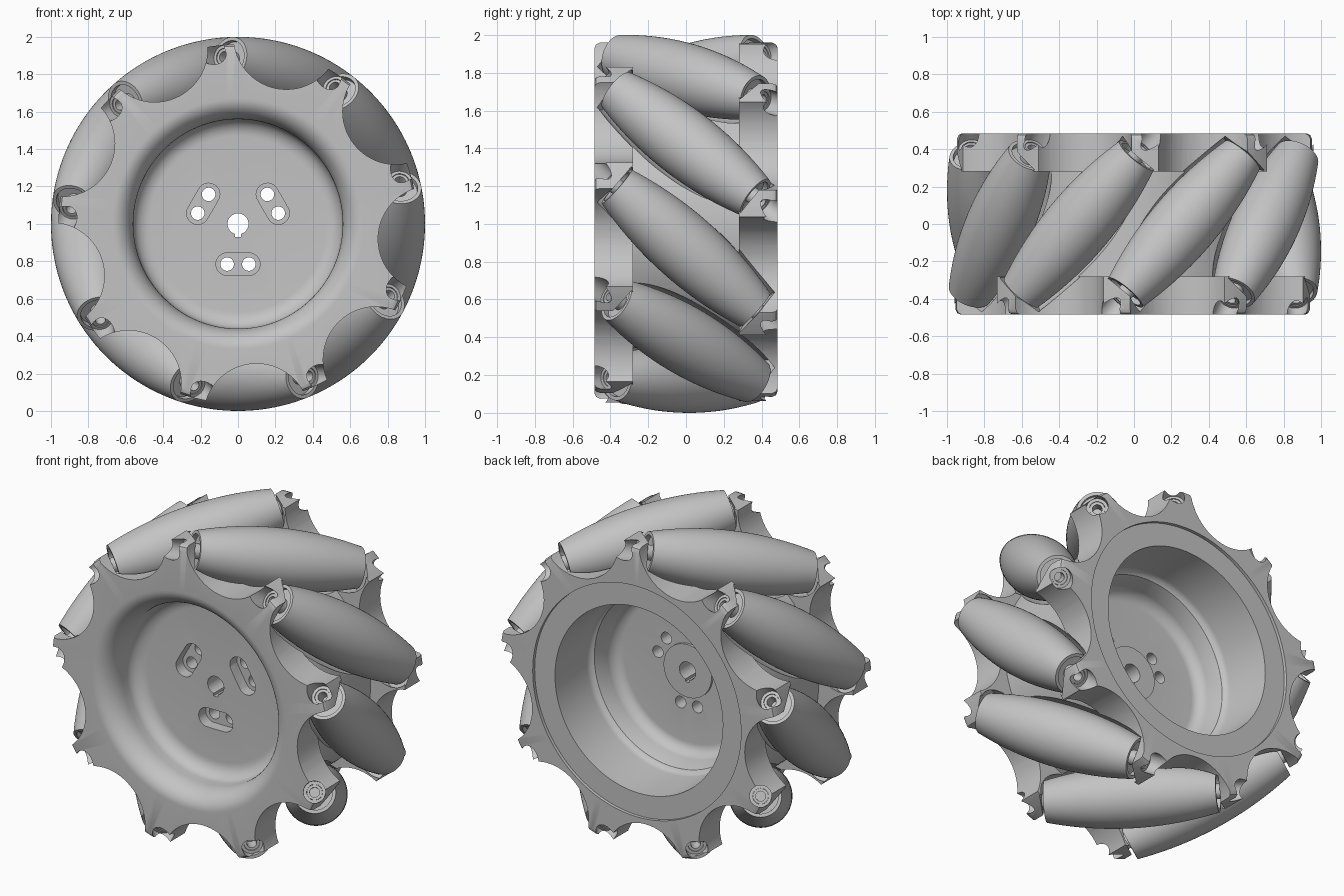
import bpy, bmesh
from math import sin, cos, tan, pi, radians, sqrt, hypot
from mathutils import Matrix, Vector

if "Cube" in bpy.data.objects:
    bpy.data.objects.remove(bpy.data.objects["Cube"], do_unlink=True)

COUNT = 9                     # rollers around the wheel
STEP = 2 * pi / COUNT
TILT = radians(42)            # roller angle to the axle
RING = 0.82                   # distance of roller centres from the axle
LAY = Matrix.Rotation(-pi / 2, 4, 'X')
WHEEL = Matrix.Translation((0, 0, 1)) @ LAY

grey = bpy.data.materials.new("plain grey")
grey.use_nodes = True
grey.diffuse_color = (0.55, 0.55, 0.55, 1)
grey.node_tree.nodes["Principled BSDF"].inputs["Base Color"].default_value = (0.55, 0.55, 0.55, 1)


def lathe(bm, profile, matrix, segments=48, closed=False):
    """Turn a (radius, height) profile about local z and place it."""
    rings = []
    for r, h in profile:
        if r == 0:
            rings.append([bm.verts.new(matrix @ Vector((0, 0, h)))] * segments)
        else:
            angles = [2 * pi * k / segments for k in range(segments)]
            rings.append([bm.verts.new(matrix @ Vector((r * cos(a), r * sin(a), h))) for a in angles])
    pairs = list(zip(rings, rings[1:]))
    if closed:
        pairs.append((rings[-1], rings[0]))
    for low, high in pairs:
        for k in range(segments):
            n = (k + 1) % segments
            corners = dict.fromkeys((low[k], low[n], high[n], high[k]))
            bm.faces.new(list(corners))


def rod(bm, radius, low, high, matrix, segments=32):
    lathe(bm, [(0, low), (radius, low), (radius, high), (0, high)], matrix, segments)


def finish(name, bm):
    bmesh.ops.recalc_face_normals(bm, faces=bm.faces)
    mesh = bpy.data.meshes.new(name)
    bm.to_mesh(mesh)
    bm.free()
    mesh.materials.append(grey)
    obj = bpy.data.objects.new(name, mesh)
    bpy.context.collection.objects.link(obj)
    return obj


def smooth(obj):
    bpy.ops.object.select_all(action='DESELECT')
    obj.select_set(True)
    bpy.context.view_layer.objects.active = obj
    bpy.ops.object.shade_smooth_by_angle(angle=radians(30))


def cut(target, name, bm):
    """Subtract the cutter from the target and drop it."""
    cutter = finish(name, bm)
    cutter.hide_render = True
    mod = target.modifiers.new(name, 'BOOLEAN')
    mod.operation = 'DIFFERENCE'
    mod.object = cutter
    for solver in ('MANIFOLD', 'FLOAT'):
        mod.solver = solver
        evaluated = target.evaluated_get(bpy.context.evaluated_depsgraph_get())
        result = bpy.data.meshes.new_from_object(evaluated)
        if len(result.vertices) not in (0, len(target.data.vertices)):
            break
    target.modifiers.clear()
    target.data = result
    bpy.data.objects.remove(cutter, do_unlink=True)


def roller_matrix(i):
    a = radians(111) + i * STEP
    tangent = Vector((sin(a), 0, -cos(a)))
    axis = tangent * sin(TILT) + Vector((0, cos(TILT), 0))
    place = Matrix.Translation((RING * cos(a), 0, 1 + RING * sin(a)))
    return place @ axis.to_track_quat('Z', 'Y').to_matrix().to_4x4()


def barrel_curve(extra=0.0, steps=20):
    """Roller outline whose outer envelope is the unit wheel."""
    points = []
    for k in range(steps + 1):
        y = -0.345 + 0.69 * k / steps
        side = y * tan(TILT)
        d = hypot(RING, side)
        lean = side / d * sin(TILT)
        points.append(((1 - d) * sqrt(1 - lean * lean) + extra, y / cos(TILT) + (1 - d) * lean))
    return points


def arc(cr, ch, rr, rh, start, end, steps=8):
    angles = [radians(start + (end - start) * k / steps) for k in range(steps + 1)]
    return [(cr + rr * cos(a), ch + rh * sin(a)) for a in angles]


# Hub: one turned body with front dish, barrel, two flanges and rear bowl
hub_profile = [(0, -0.22)]
hub_profile += arc(0.47, -0.30, 0.09, 0.08, 90, 0)          # dish floor fillet
hub_profile += arc(0.67, -0.345, 0.11, 0.14, 180, 270, 12)  # rounded lip
hub_profile += [(0.93, -0.485), (0.95, -0.476), (0.96, -0.455), (0.96, -0.28),
                (0.72, -0.28), (0.72, 0.28),
                (0.96, 0.28), (0.96, 0.455), (0.95, 0.476), (0.93, 0.485),
                (0.72, 0.485), (0.72, 0.465), (0.58, 0.465), (0.57, 0.17)]
hub_profile += arc(0.52, 0.17, 0.05, 0.05, -15, -60, 4)     # rear bowl shoulder
hub_profile += arc(0.45, 0.05, 0.07, 0.08, 0, -90)          # rear bowl floor fillet
hub_profile += [(0.165, -0.03), (0.165, -0.015), (0, -0.015)]
bm = bmesh.new()
lathe(bm, hub_profile, WHEEL, 128)
hub = finish("wheel_hub", bm)

# Scalloped flange edges, mirrored in angle between front and back
bm = bmesh.new()
for first, low, high in ((275.5, -0.6, -0.2), (266.5, 0.2, 0.6)):
    for i in range(COUNT):
        a = radians(first) + i * STEP
        offset = Matrix.Translation((1.035 * cos(a), 0, 1.035 * sin(a)))
        rod(bm, 0.283, low, high, offset @ WHEEL, 64)
cut(hub, "scallops", bm)

# Roller pockets, then screw holes with wider recesses at both ends
pocket_profile = [(0, -0.51), (0.138, -0.51)] + barrel_curve(0.02) + [(0.138, 0.51), (0, 0.51)]
screw_profile = [(0, -0.8), (0.062, -0.8), (0.062, -0.55), (0.045, -0.55),
                 (0.045, 0.55), (0.062, 0.55), (0.062, 0.8), (0, 0.8)]
for name, profile in (("roller_pockets", pocket_profile), ("screw_recesses", screw_profile)):
    bm = bmesh.new()
    for i in range(COUNT):
        lathe(bm, profile, roller_matrix(i), 40)
    cut(hub, name, bm)

# Keyed axle hole
bm = bmesh.new()
rod(bm, 0.056, -0.5, 0.2, WHEEL, 48)
cut(hub, "axle_hole", bm)
bm = bmesh.new()
bmesh.ops.create_cube(bm, size=1, matrix=Matrix.Translation((0, -0.1, 0.96))
                      @ Matrix.Diagonal((0.03, 0.5, 0.06, 1)))
cut(hub, "axle_keyway", bm)

# Three mounting slots, each with two bolt holes
slots, holes = bmesh.new(), bmesh.new()
for i in range(3):
    turn = Matrix.Translation((0, 0, 1)) @ Matrix.Rotation(i * 2 * pi / 3, 4, 'Y')
    place = turn @ Matrix.Translation((0, 0, -0.215)) @ LAY
    before = len(slots.verts)
    rod(slots, 0.06, -0.3, -0.15, Matrix.Identity(4))
    for v in list(slots.verts)[before:]:
        if abs(v.co.x) > 1e-4:
            v.co.x += 0.058 if v.co.x > 0 else -0.058
        v.co = place @ v.co
    for x in (-0.058, 0.058):
        rod(holes, 0.036, -0.35, 0.1, place @ Matrix.Translation((x, 0, 0)))
cut(hub, "mounting_slots", slots)
cut(hub, "bolt_holes", holes)
smooth(hub)

# Barrel rollers with recessed ends, and their hollow pins
curve = barrel_curve()
end = curve[-1][1]
roller_profile = ([(0, 0.03 - end), (0.1, 0.03 - end), (0.1, -end)] + curve
                  + [(0.1, end), (0.1, end - 0.03), (0, end - 0.03)])
pin_profile = [(0.028, -0.545), (0.044, -0.545), (0.044, 0.545), (0.028, 0.545)]
for i in range(COUNT):
    bm = bmesh.new()
    lathe(bm, roller_profile, roller_matrix(i), 64)
    smooth(finish(f"roller_{i + 1}", bm))
    bm = bmesh.new()
    lathe(bm, pin_profile, roller_matrix(i), 32, closed=True)
    smooth(finish(f"roller_pin_{i + 1}", bm))
